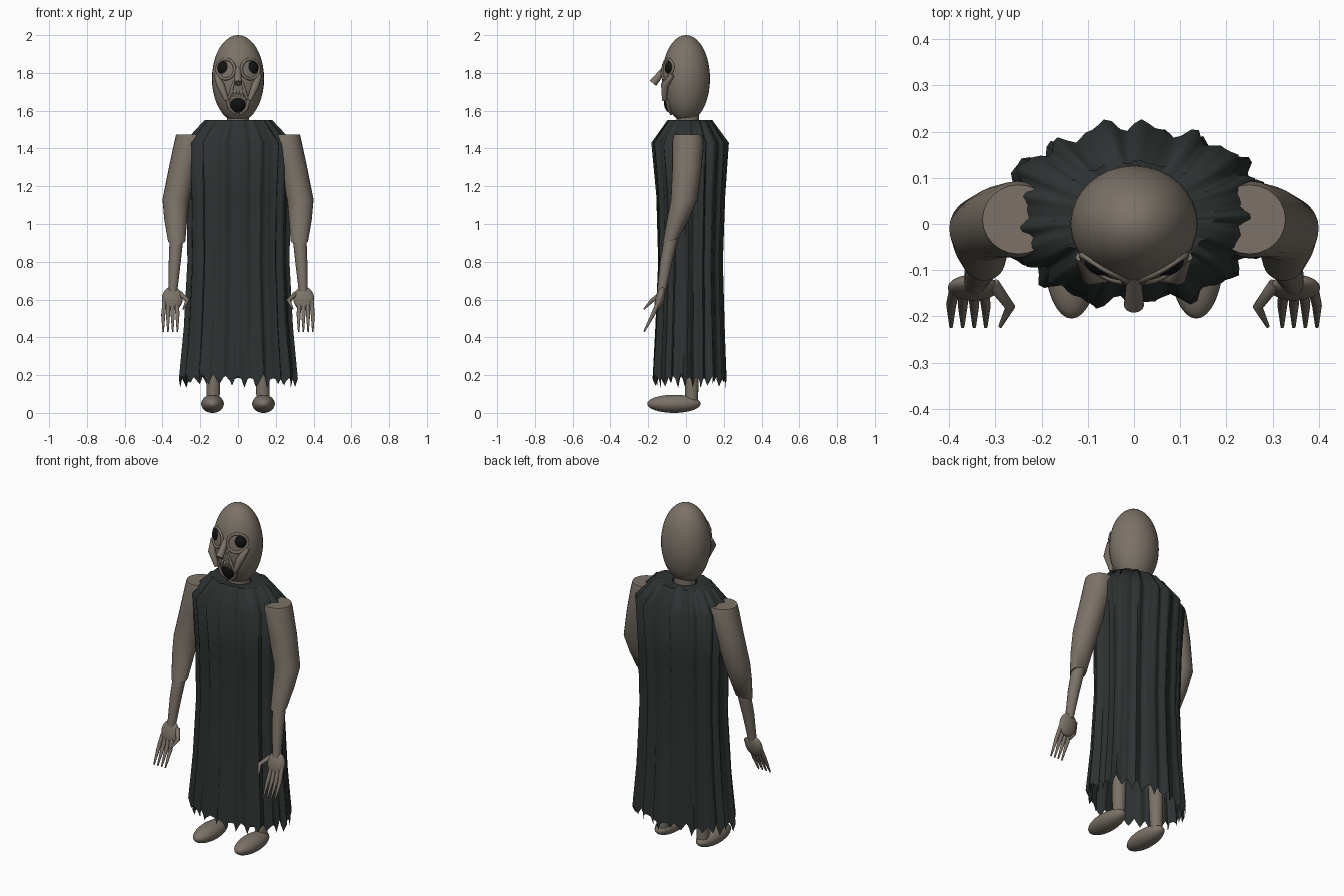
import bpy, bmesh, math, random
from mathutils import Vector, Matrix

if "Cube" in bpy.data.objects:
    bpy.data.objects.remove(bpy.data.objects["Cube"])

random.seed(4)


def mat(name, c):
    m = bpy.data.materials.new(name)
    m.diffuse_color = (*c, 1)
    m.use_nodes = True
    m.node_tree.nodes["Principled BSDF"].inputs["Base Color"].default_value = m.diffuse_color
    return m


SKIN = mat("skin", (0.20, 0.17, 0.14))
CLOTH = mat("cloth", (0.028, 0.032, 0.032))
DARK = mat("dark", (0.006, 0.006, 0.006))
BONE = mat("bone", (0.5, 0.46, 0.36))


def finish(bm, name, material, angle=50):
    bmesh.ops.recalc_face_normals(bm, faces=bm.faces)
    me = bpy.data.meshes.new(name)
    bm.to_mesh(me)
    bm.free()
    me.materials.append(material)
    ob = bpy.data.objects.new(name, me)
    bpy.context.collection.objects.link(ob)
    bpy.ops.object.select_all(action='DESELECT')
    ob.select_set(True)
    bpy.context.view_layer.objects.active = ob
    bpy.ops.object.shade_smooth_by_angle(angle=math.radians(angle))
    return ob


def loft(bm, rings, caps=True):
    # bridge successive closed rings of points
    vs = [[bm.verts.new(p) for p in r] for r in rings]
    n = len(vs[0])
    for a, b in zip(vs, vs[1:]):
        for i in range(n):
            j = (i + 1) % n
            bm.faces.new((a[i], a[j], b[j], b[i]))
    if caps:
        bm.faces.new(vs[0])
        bm.faces.new(vs[-1])


def ball(name, c, r, material=SKIN, rx=0):
    bm = bmesh.new()
    m = Matrix.Translation(c) @ Matrix.Rotation(rx, 4, 'X') @ Matrix.Diagonal((*r, 1))
    bmesh.ops.create_uvsphere(bm, u_segments=32, v_segments=20, radius=1, matrix=m)
    return finish(bm, name, material)


def tube(name, pts, radii, material=SKIN, n=14):
    pts = [Vector(p) for p in pts]
    bm, rings = bmesh.new(), []
    for i, (p, r) in enumerate(zip(pts, radii)):
        d = (pts[min(i + 1, len(pts) - 1)] - pts[max(i - 1, 0)]).normalized()
        u = d.cross(Vector((1, 0.1, 0))).normalized()
        v = d.cross(u)
        rings.append([p + r * (math.cos(t) * u + math.sin(t) * v)
                      for t in (2 * math.pi * k / n for k in range(n))])
    loft(bm, rings)
    return finish(bm, name, material)


# Robe: profile of (z, x radius, y radius, y centre, fold depth) with a torn hem
PROFILE = [(1.545, 0.07, 0.06, 0.01, 0), (1.55, 0.175, 0.115, 0.02, 0.006),
           (1.43, 0.275, 0.192, 0.022, 0.018), (1.15, 0.262, 0.172, 0.025, 0.015),
           (0.8, 0.258, 0.163, 0.023, 0.013), (0.45, 0.275, 0.175, 0.02, 0.015),
           (0.18, 0.298, 0.186, 0.017, 0.018)]
N = 112
hem = [random.uniform(-0.05, -0.015) if i % 4 == 2 else
       (random.uniform(0.0, 0.03) if i % 4 == 0 else 0) for i in range(N)]
rings = []
for k, (z, rx, ry, cy, f) in enumerate(PROFILE):
    ring = []
    for i in range(N):
        a = 2 * math.pi * i / N
        d = f * (0.6 * math.cos(17 * a + 0.15 * k) + 0.4 * math.cos(28 * a + 1)
                 + 0.3 * math.cos(7 * a + 0.25 * k))
        dz = hem[i] if k == len(PROFILE) - 1 else 0
        ring.append((math.cos(a) * (rx + d), cy + math.sin(a) * (ry + d), z + dz))
    rings.append(ring)
bm = bmesh.new()
loft(bm, rings, caps=False)
bm.edges.ensure_lookup_table()
finish(bm, "robe", CLOTH, 60)

# Head and neck
ball("head", (0, 0, 1.77), (0.138, 0.127, 0.23))
tube("neck", [(0, 0.01, 1.45), (0, 0.01, 1.62)], [0.06, 0.06])

# Nose, mouth and teeth
tube("nose", [(0, -0.095, 1.845), (0, -0.13, 1.80), (0, -0.175, 1.745)],
     [0.012, 0.017, 0.022])
ball("mouth", (0, -0.082, 1.645), (0.044, 0.035, 0.056), DARK)
for i in range(5):
    x = (i - 2) * 0.016
    tube("tooth", [(x, -0.118, 1.705), (x, -0.122, 1.675)], [0.006, 0.003], BONE, 8)

for s in (-1, 1):
    # Eyes with socket rims
    ball("eye", (s * 0.065, -0.078, 1.825), (0.043, 0.034, 0.043), DARK)
    bm = bmesh.new()
    rim = []
    for i in range(32):
        a = 2 * math.pi * i / 32
        c = Vector((s * 0.065 + 0.047 * math.cos(a), 0, 1.82 + 0.052 * math.sin(a)))
        q = 1 - (c.x / 0.138) ** 2 - ((c.z - 1.77) / 0.23) ** 2
        c.y = -0.127 * math.sqrt(max(q, 0.1))
        out = Vector((math.cos(a), 0, math.sin(a)))
        rim.append([c + 0.008 * (math.cos(t) * out + math.sin(t) * Vector((0, 1, 0)))
                    for t in (2 * math.pi * k / 8 for k in range(8))])
    loft(bm, rim + [rim[0]], caps=False)
    bmesh.ops.remove_doubles(bm, verts=bm.verts, dist=1e-5)
    finish(bm, "eye_socket_rim", SKIN)

    # Cheekbones, nose creases and jaw ridges
    tube("cheekbone", [(s * 0.115, -0.07, 1.79), (s * 0.093, -0.112, 1.735),
                       (s * 0.06, -0.115, 1.655)], [0.012, 0.021, 0.012])
    tube("nose_crease", [(s * 0.018, -0.12, 1.76), (s * 0.05, -0.115, 1.66)],
         [0.008, 0.007])
    tube("jaw_ridge", [(s * 0.058, -0.098, 1.66), (s * 0.045, -0.092, 1.61),
                       (s * 0.012, -0.078, 1.582)], [0.01, 0.009, 0.007])

    # Upper arm, bent at the elbow
    arm = [(0.25, 0.01, 1.475, 0.078, 0.075), (0.252, 0.01, 1.44, 0.084, 0.083),
           (0.29, 0.005, 1.30, 0.076, 0.078), (0.33, -0.01, 1.13, 0.07, 0.07),
           (0.33, -0.045, 1.02, 0.06, 0.056), (0.325, -0.08, 0.91, 0.046, 0.043)]
    bm = bmesh.new()
    loft(bm, [[(s * (x + rx * math.cos(a)), y + ry * math.sin(a),
                z + 0.2 * (0.91 - z if z < 1 else 0) + (0.015 * math.sin(a) if z < 1 else 0))
               for a in (2 * math.pi * k / 24 for k in range(24))]
              for x, y, z, rx, ry in arm])
    finish(bm, "upper_arm", SKIN)

    # Forearm, palm, fingers and thumb
    tube("forearm", [(s * 0.325, -0.075, 0.94), (s * 0.335, -0.105, 0.80),
                     (s * 0.345, -0.13, 0.64)], [0.037, 0.032, 0.023], n=18)
    ball("palm", (s * 0.348, -0.138, 0.605), (0.055, 0.024, 0.065), rx=-0.25)
    for i, x in enumerate((0.396, 0.371, 0.346, 0.321)):
        m = 0.348 + (x - 0.348) * 0.85
        tube("finger", [(s * m, -0.145, 0.59), (s * x, -0.175, 0.52), (s * x, -0.222, 0.43)],
             [0.012, 0.011, 0.004], n=10)
    tube("thumb", [(s * 0.305, -0.13, 0.63), (s * 0.268, -0.18, 0.595), (s * 0.29, -0.222, 0.55)],
         [0.014, 0.011, 0.004], n=10)

    # Legs and feet
    tube("leg", [(s * 0.12, 0.025, 0.85), (s * 0.132, 0.03, 0.06)], [0.055, 0.034], n=20)
    ball("foot", (s * 0.135, -0.064, 0.048), (0.06, 0.141, 0.048))
